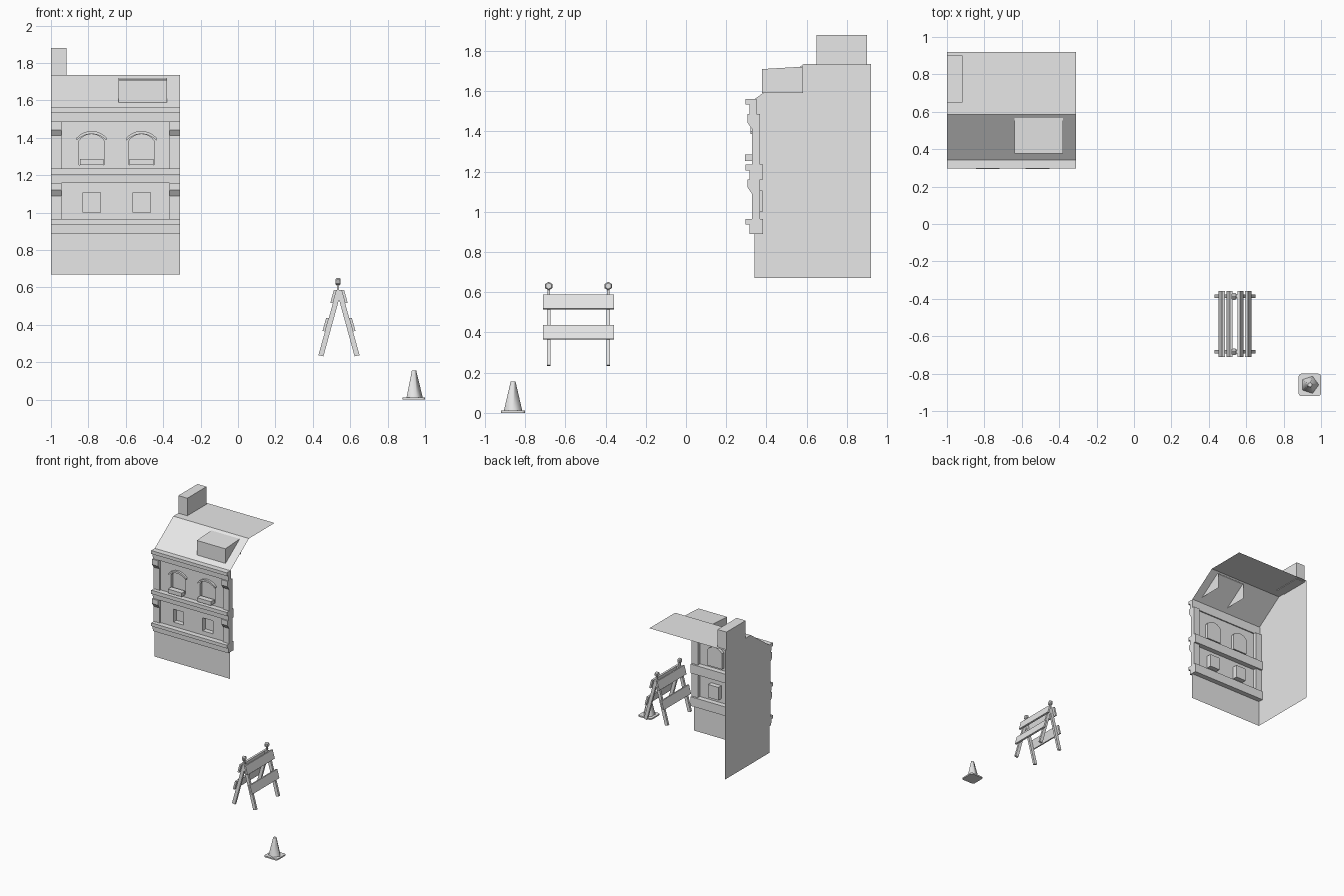
import bpy, bmesh, math
from mathutils import Vector

if "Cube" in bpy.data.objects:
    bpy.data.objects.remove(bpy.data.objects["Cube"])

grey = bpy.data.materials.new("light grey")
grey.diffuse_color = (0.8, 0.8, 0.8, 1)
grey.use_nodes = True
grey.node_tree.nodes["Principled BSDF"].inputs["Base Color"].default_value = grey.diffuse_color


def finish(name, bm):
    me = bpy.data.meshes.new(name)
    bm.to_mesh(me)
    bm.free()
    me.materials.append(grey)
    ob = bpy.data.objects.new(name, me)
    bpy.context.collection.objects.link(ob)
    return ob


def sheet(name, verts, faces):
    bm = bmesh.new()
    vs = [bm.verts.new(v) for v in verts]
    for f in faces:
        bm.faces.new([vs[i] for i in f])
    return finish(name, bm)


def prism(name, pts, axis, a, b):
    """Closed 2D outline swept along x (yz outline), y (xz) or z (xy)."""
    def place(p, t):
        q = list(p)
        q.insert("xyz".index(axis), t)
        return q
    bm = bmesh.new()
    lo = [bm.verts.new(place(p, a)) for p in pts]
    hi = [bm.verts.new(place(p, b)) for p in pts]
    n = len(pts)
    bm.faces.new(lo)
    bm.faces.new(hi)
    for i in range(n):
        j = (i + 1) % n
        bm.faces.new((lo[i], lo[j], hi[j], hi[i]))
    bmesh.ops.recalc_face_normals(bm, faces=bm.faces)
    return finish(name, bm)


def box(name, x0, x1, y0, y1, z0, z1):
    return prism(name, [(x0, y0), (x1, y0), (x1, y1), (x0, y1)], "z", z0, z1)


def arc(cx, half, spring, rise, n=8):
    """Shallow arch from right to left, as (x, z) points."""
    r = (half * half + rise * rise) / (2 * rise)
    a = math.asin(half / r)
    return [(cx + r * math.sin(a - 2 * a * i / n),
             spring + rise - r + r * math.cos(a - 2 * a * i / n)) for i in range(n + 1)]


def lathe(name, profile, sides, origin, axis, smooth):
    """Rings of (radius, offset) around the x or z axis, closed at both ends."""
    bm = bmesh.new()
    rings = []
    for r, h in profile:
        ring = []
        for i in range(sides):
            c, s = r * math.cos(2 * math.pi * i / sides), r * math.sin(2 * math.pi * i / sides)
            p = (c, s, h) if axis == "z" else (h, s, c)
            ring.append(bm.verts.new(Vector(origin) + Vector(p)))
        rings.append(ring)
    for lo, hi in zip(rings, rings[1:]):
        for i in range(sides):
            j = (i + 1) % sides
            f = bm.faces.new((lo[i], lo[j], hi[j], hi[i]))
            f.smooth = smooth
    bm.faces.new(rings[0])
    bm.faces.new(rings[-1])
    bmesh.ops.recalc_face_normals(bm, faces=bm.faces)
    return finish(name, bm)


# ---------- Building: front, left side and roof only; right, back and base are open
X0, X1, FRONT, BACK, BASE = -1.0, -0.31, 0.34, 0.92, 0.67
EAVE, RIDGE, TOP = 1.56, 0.585, 1.735

# Front wall with recessed windows
bm = bmesh.new()


def loop(pts, y):
    vs = [bm.verts.new((x, y, z)) for x, z in pts]
    return vs, [bm.edges.new((vs[i], vs[(i + 1) % len(vs)])) for i in range(len(vs))]


_, fill = loop([(X0, BASE), (X1, BASE), (X1, EAVE), (X0, EAVE)], FRONT)
holes = []
for cx in (-0.783, -0.516):
    arched = [(cx - 0.067, 1.256), (cx + 0.067, 1.256)] + arc(cx, 0.067, 1.385, 0.035)
    square = [(cx - 0.045, 1.0), (cx + 0.048, 1.0), (cx + 0.048, 1.107), (cx - 0.045, 1.107)]
    for pts, depth in ((arched, 0.365), (square, 0.38)):
        vs, es = loop(pts, FRONT)
        fill += es
        holes.append((vs, pts, depth))
bmesh.ops.triangle_fill(bm, use_beauty=True, edges=fill, normal=(0, -1, 0))
for vs, pts, depth in holes:
    inner = [bm.verts.new((x, depth, z)) for x, z in pts]
    for i in range(len(vs)):
        j = (i + 1) % len(vs)
        bm.faces.new((vs[j], vs[i], inner[i], inner[j]))
    bm.faces.new(inner)
bmesh.ops.recalc_face_normals(bm, faces=bm.faces)
if sum(f.normal.y * f.calc_area() for f in bm.faces) > 0:
    bmesh.ops.reverse_faces(bm, faces=bm.faces)
finish("front_wall", bm)

# Side wall and mansard roof
sheet("side_wall", [(X0, BACK, BASE), (X0, FRONT, BASE), (X0, FRONT, EAVE),
                    (X0, RIDGE, TOP), (X0, BACK, TOP)], [(4, 3, 2, 1, 0)])
sheet("roof", [(X0, FRONT, EAVE), (X1, FRONT, EAVE), (X1, RIDGE, TOP),
               (X0, RIDGE, TOP), (X1, BACK, TOP), (X0, BACK, TOP)],
      [(0, 1, 2, 3), (3, 2, 4, 5)])

# Dormer, open at back and bottom, and chimney
d0, d1 = -0.64, -0.38
sheet("dormer", [(x, y, z) for x in (d0, d1) for y, z in
                 ((0.378, 1.59), (0.378, 1.71), (0.582, 1.722), (0.582, 1.59))],
      [(0, 4, 5, 1), (1, 5, 6, 2), (0, 1, 2, 3), (7, 6, 5, 4)])
box("chimney", X0, -0.918, 0.65, 0.90, 1.73, 1.88)

# Stepped cornices
for name, z0, z1, z2, back in (("top_cornice", 1.487, 1.535, 1.562, 0.35),
                               ("middle_cornice", 1.16, 1.205, 1.235, 0.383),
                               ("lower_cornice", 0.89, 0.938, 0.965, 0.383)):
    prism(name, [(back, z0), (0.317, z0), (0.315, z1), (0.296, z1), (0.296, z2), (back, z2)],
          "x", X0, X1)

# Corner pilasters with flared capitals
for x in (X0, X1 - 0.055):
    for z0, zs, zc, z1 in ((1.235, 1.412, 1.442, 1.487), (0.965, 1.09, 1.12, 1.16)):
        prism("pilaster", [(0.368, z0), (0.328, z0), (0.328, zs), (0.307, zc), (0.307, z1),
                           (0.368, z1)], "x", x, x + 0.055)

# Window sills and arched hoods
for cx in (-0.783, -0.516):
    box("window_sill", cx - 0.063, cx + 0.063, 0.294, FRONT, 1.254, 1.286)
    prism("window_hood", arc(cx, 0.081, 1.399, 0.038) + arc(cx, 0.079, 1.387, 0.034)[::-1],
          "y", 0.322, FRONT)

# ---------- Folding barricade
CX, SLOPE = 0.54, 0.277
for side in (-1, 1):
    def lean(z, out):
        """x of a line along the leg, offset outward."""
        return CX + side * ((0.585 - z) * SLOPE + out)
    for y in (-0.683, -0.387):
        prism("barricade_leg", [(lean(0.238, 0.014), 0.238), (lean(0.23, -0.015), 0.232),
                                (lean(0.587, -0.012), 0.582), (lean(0.587, 0.013), 0.588)],
              "y", y - 0.009, y + 0.009)
    for z in (0.365, 0.515):
        prism("barricade_board", [(lean(z, 0.013), z), (lean(z, 0.027), z + 0.003),
                                  (lean(z + 0.07, 0.027), z + 0.073),
                                  (lean(z + 0.07, 0.013), z + 0.07)], "y", -0.712, -0.357)

# Warning lamps on short posts
for y in (-0.683, -0.387):
    box("lamp_post", 0.529, 0.541, y - 0.006, y + 0.006, 0.57, 0.62)
    lathe("warning_lamp", [(0.015, -0.013), (0.021, -0.006), (0.021, 0.006), (0.015, 0.013)],
          6, (0.535, y, 0.631), "x", False)

# ---------- Traffic cone on a rounded square base
corners = []
for k, (sx, sy) in enumerate(((1, 1), (-1, 1), (-1, -1), (1, -1))):
    for i in range(4):
        a = math.pi / 2 * (k + i / 3)
        corners.append((0.94 + sx * 0.045 + 0.015 * math.cos(a),
                        -0.86 + sy * 0.045 + 0.015 * math.sin(a)))
prism("cone_base", corners, "z", 0.0, 0.011)
lathe("traffic_cone", [(0.048, 0.011), (0.013, 0.155)], 5, (0.94, -0.86, 0), "z", True)
